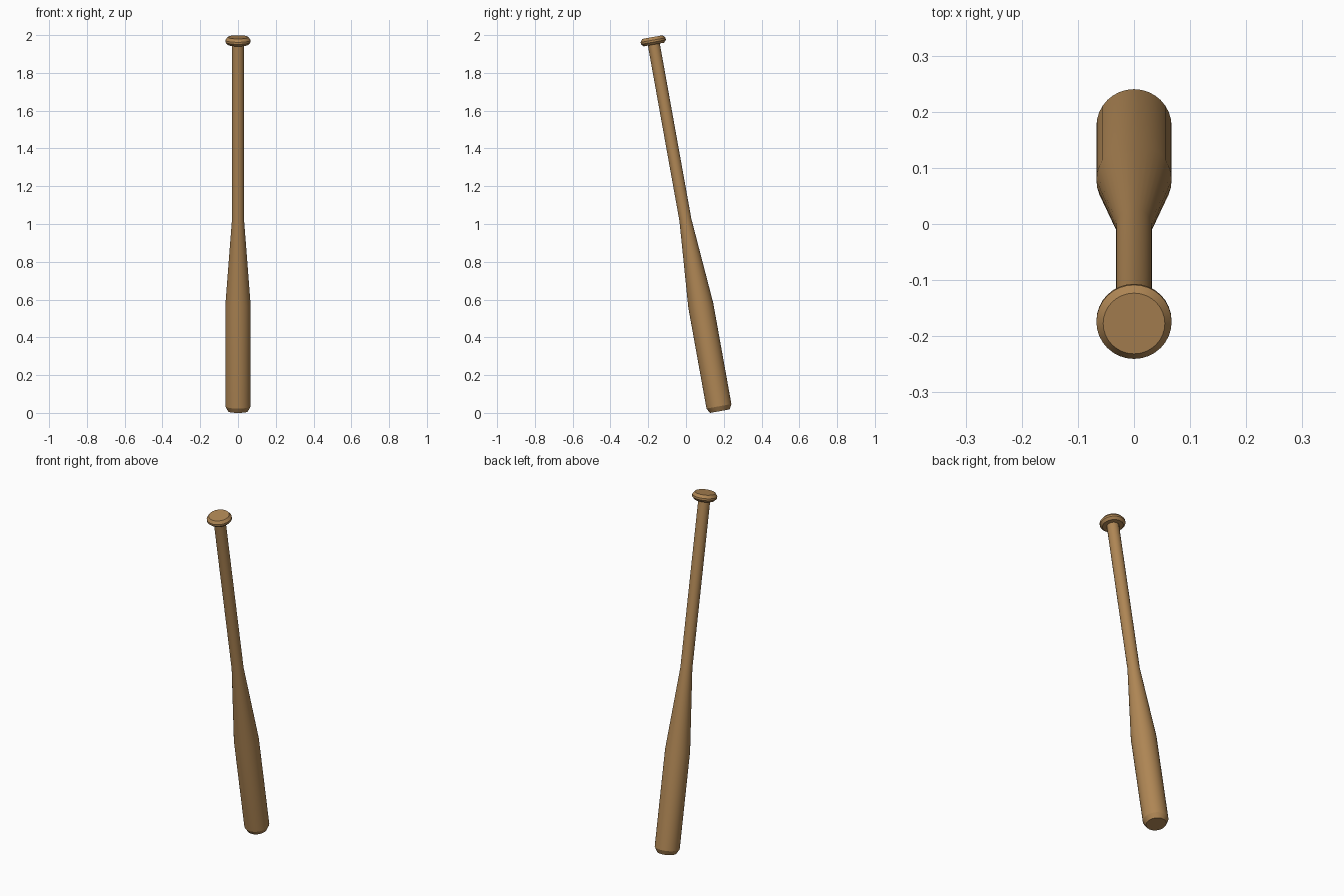
import bpy, bmesh, math
from mathutils import Matrix

if "Cube" in bpy.data.objects:
    bpy.data.objects.remove(bpy.data.objects["Cube"])

SIDES = 32
LENGTH = 2.012
TILT = math.radians(10.2)

wood = bpy.data.materials.new("warm_wood")
wood.diffuse_color = (0.43, 0.24, 0.09, 1)
wood.use_nodes = True
wood.node_tree.nodes["Principled BSDF"].inputs["Base Color"].default_value = wood.diffuse_color


def turned_part(name, profile, cap_bottom=False, cap_top=False):
    """Lathe a (radius, height) profile and lean it with the bat's axis."""
    bm = bmesh.new()
    rings = []
    for r, h in profile:
        rings.append([bm.verts.new((r * math.cos(2 * math.pi * i / SIDES),
                                    r * math.sin(2 * math.pi * i / SIDES), h))
                      for i in range(SIDES)])
    for a, b in zip(rings, rings[1:]):
        for i in range(SIDES):
            j = (i + 1) % SIDES
            bm.faces.new((a[i], a[j], b[j], b[i]))
    if cap_bottom:
        bm.faces.new(rings[0][::-1])
    if cap_top:
        bm.faces.new(rings[-1])
    lean = Matrix.Translation((0, 0.179, 0.0092)) @ Matrix.Rotation(TILT, 4, 'X')
    bmesh.ops.transform(bm, matrix=lean, verts=bm.verts)
    mesh = bpy.data.meshes.new(name)
    bm.to_mesh(mesh)
    bm.free()
    mesh.materials.append(wood)
    obj = bpy.data.objects.new(name, mesh)
    bpy.context.collection.objects.link(obj)
    bpy.ops.object.select_all(action='DESELECT')
    obj.select_set(True)
    bpy.context.view_layer.objects.active = obj
    bpy.ops.object.shade_smooth_by_angle(angle=math.radians(25))
    return obj


# Barrel with bevelled end, tapering into the grip
turned_part("bat_body", [(0.053, 0), (0.067, 0.026), (0.067, 0.57),
                         (0.032, 1.03), (0.032, LENGTH - 0.036)], cap_bottom=True)

# Bevelled knob at the end of the grip
turned_part("grip_knob", [(0.032, LENGTH - 0.04), (0.055, LENGTH - 0.04),
                          (0.067, LENGTH - 0.027), (0.067, LENGTH - 0.016),
                          (0.055, LENGTH)], cap_top=True)
